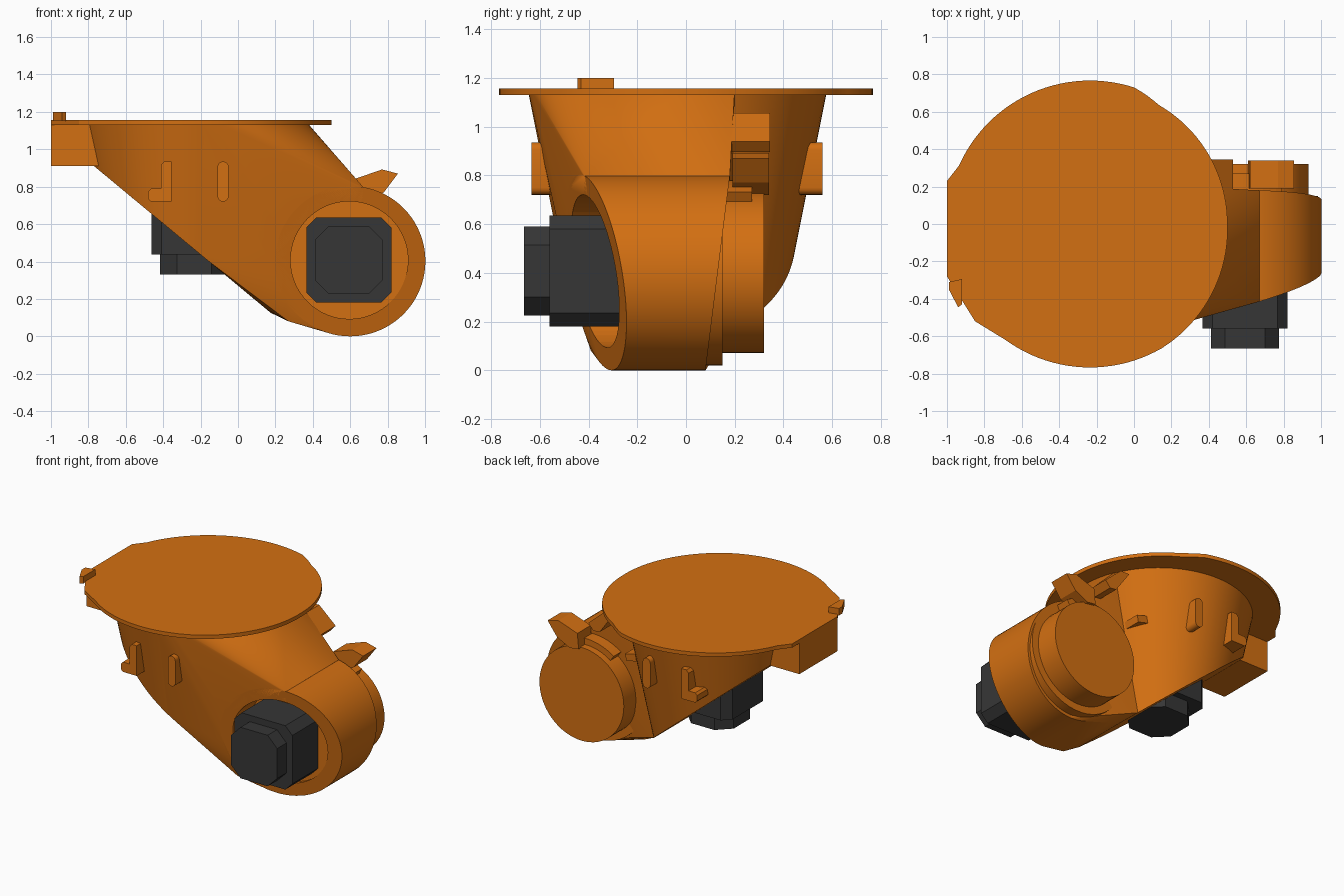
import bpy, bmesh, math
from math import sin, cos, radians
from mathutils import Vector

cube = bpy.data.objects.get("Cube")
if cube:
    bpy.data.objects.remove(cube, do_unlink=True)


def material(name, rgb):
    m = bpy.data.materials.new(name)
    m.use_nodes = True
    m.diffuse_color = (*rgb, 1)
    b = m.node_tree.nodes["Principled BSDF"]
    b.inputs["Base Color"].default_value = (*rgb, 1)
    b.inputs["Roughness"].default_value = 0.6
    return m


ORANGE = material("orange paint", (0.65, 0.16, 0.006))
BLACK = material("black housing", (0.037, 0.037, 0.037))


def finish(name, bm, mat=ORANGE, smooth=True):
    bmesh.ops.recalc_face_normals(bm, faces=bm.faces)
    me = bpy.data.meshes.new(name)
    bm.to_mesh(me)
    bm.free()
    me.materials.append(mat)
    ob = bpy.data.objects.new(name, me)
    bpy.context.collection.objects.link(ob)
    if smooth:
        bpy.ops.object.select_all(action='DESELECT')
        ob.select_set(True)
        bpy.context.view_layer.objects.active = ob
        bpy.ops.object.shade_smooth_by_angle(angle=radians(25))
    return ob


def hull(name, pts, mat=ORANGE):
    bm = bmesh.new()
    for p in pts:
        bm.verts.new(p)
    res = bmesh.ops.convex_hull(bm, input=bm.verts)
    junk = [g for g in res["geom_interior"] if isinstance(g, bmesh.types.BMVert)]
    bmesh.ops.delete(bm, geom=junk, context='VERTS')
    bmesh.ops.dissolve_limit(bm, angle_limit=radians(0.5), verts=bm.verts, edges=bm.edges)
    return finish(name, bm, mat)


def prism(name, pts, axis, lo, hi, mat=ORANGE, smooth=False):
    """Extrude a flat outline along y (outline in x, z) or z (outline in x, y)."""
    place = (lambda a, b, t: (a, t, b)) if axis == 'y' else (lambda a, b, t: (a, b, t))
    bm = bmesh.new()
    f = bm.faces.new([bm.verts.new(place(a, b, lo)) for a, b in pts])
    ext = bmesh.ops.extrude_face_region(bm, geom=[f])
    move = Vector(place(0, 0, hi - lo))
    bmesh.ops.translate(bm, vec=move, verts=[g for g in ext["geom"] if isinstance(g, bmesh.types.BMVert)])
    return finish(name, bm, mat, smooth)


def arc(cx, cy, r, a0, a1, n):
    return [(cx + r * cos(radians(a0 + (a1 - a0) * i / n)),
             cy + r * sin(radians(a0 + (a1 - a0) * i / n))) for i in range(n + 1)]


def disc(cx, cy, r, n=64):
    return arc(cx, cy, r, 0, 360, n)[:-1]


def octagon(cx, cy, h, c):
    return [(cx + sx * a, cy + sy * b) for sx, sy, a, b in
            [(1, -1, h, h - c), (1, 1, h, h - c), (1, 1, h - c, h), (-1, 1, h - c, h),
             (-1, 1, h, h - c), (-1, -1, h, h - c), (-1, -1, h - c, h), (1, -1, h - c, h)]]


AX, AY = -0.235, -0.035     # vertical axis of the bowl
EX, EZ = 0.6, 0.402         # elbow axis

# Mounting plate: round, slightly flattened on one side, squared at the far end
outline = []
for a in range(-126, 158, 3):
    r = 0.767
    if -60 < a < 0:
        r -= 0.032 * (a + 60) / 60
    elif 0 <= a < 60:
        r = 0.735
    elif 60 <= a < 72:
        r = 0.735 + 0.032 * (a - 60) / 12
    outline.append((AX + r * cos(radians(a)), r * sin(radians(a))))
outline += [(-1, 0.23), (-1, -0.28), (-0.85, -0.52)]
prism("mounting_plate", outline, 'z', 1.13, 1.157, smooth=True)
prism("plate_tab", [(-0.99, -0.31), (-0.92, -0.295), (-0.92, -0.43), (-0.94, -0.445), (-0.99, -0.35)],
      'z', 1.15, 1.2)
prism("end_block", [(-1, 0.91), (-0.7, 0.91), (-0.7, 1.14), (-1, 1.14)], 'y', -0.28, 0.15)

# Tapered bowl with its underside cut on a slope
bowl = []
for i in range(80):
    c, s = cos(math.tau * i / 80), sin(math.tau * i / 80)
    for z in (1.135, (0.466 - 0.319 * c) / (1 + 0.166 * c)):
        r = 0.384 + 0.2 * z
        bowl.append((AX + r * c, AY + r * s, z))
hull("bowl", bowl)


# Elbow: drum with slanted ends, plus the arm that blends it into the bowl
def front_y(x, z):
    return -0.37 + 0.27 * (x - 0.6) - 0.16 * (z - 0.4)


def back_y(z):
    return 0.08 + 0.125 * z


def rims(pts):
    return [(x, y, z) for x, z in pts for y in (front_y(x, z), back_y(z))]


drum = hull("elbow_drum", rims(disc(EX, EZ, 0.402, 80)))
arm = hull("elbow_arm", [p for p in bowl if p[1] < 0.2] + rims(arc(EX, EZ, 0.402, 80, 270, 42))
           + [(0.27, -0.39, 0.08), (0.27, 0.09, 0.08), (0.16, -0.36, 0.14), (0.16, 0.1, 0.14)])

# Round recess in the elbow front
cutter = prism("recess_cutter", disc(EX - 0.005, EZ + 0.005, 0.314), 'y', -0.9, -0.27)
cutter.hide_render = True
for ob in (drum, arm):
    mod = ob.modifiers.new("recess", 'BOOLEAN')
    mod.operation = 'DIFFERENCE'
    mod.solver = 'EXACT'
    mod.object = cutter
    bpy.ops.object.select_all(action='DESELECT')
    ob.select_set(True)
    bpy.context.view_layer.objects.active = ob
    bpy.ops.object.modifier_apply(modifier=mod.name)
    bpy.ops.object.shade_smooth_by_angle(angle=radians(25))
bpy.data.objects.remove(cutter, do_unlink=True)

# Stepped round cover at the elbow back
prism("cover_flange", disc(EX, EZ + 0.003, 0.385), 'y', 0.0, 0.15, smooth=True)
prism("back_cover", disc(EX, EZ + 0.003, 0.333), 'y', 0.1, 0.32, smooth=True)
prism("cover_strap", arc(EX, EZ, 0.38, 60, 125, 12) + arc(EX, EZ, 0.32, 125, 60, 12), 'y', 0.14, 0.27)

# Cable guide pieces beside the cover
prism("cable_fin", [(0.62, 0.84), (0.77, 0.892), (0.855, 0.87), (0.78, 0.77), (0.68, 0.72), (0.61, 0.73)],
      'y', 0.19, 0.34)
prism("cable_bar", [(0.33, 1.055), (0.4, 1.055), (0.53, 0.94), (0.49, 0.895), (0.44, 0.9)], 'y', 0.17, 0.345)
prism("small_lug", [(0.16, 0.76), (0.24, 0.74), (0.25, 0.79), (0.17, 0.81)], 'y', 0.2, 0.33)

# Motors: stepped housings with trimmed corners
prism("elbow_motor", octagon(0.593, 0.408, 0.228, 0.055), 'y', -0.56, -0.25, BLACK)
prism("elbow_motor_cap", octagon(0.593, 0.408, 0.182, 0.075), 'y', -0.665, -0.55, BLACK)
prism("lower_motor", octagon(AX, AY, 0.228, 0.055), 'z', 0.438, 0.8, BLACK)
prism("lower_motor_cap", octagon(AX, AY, 0.182, 0.09), 'z', 0.33, 0.45, BLACK)

# Ribs on both flanks of the bowl
pill = arc(-0.08, 0.905, 0.03, 0, 180, 8) + arc(-0.08, 0.75, 0.03, 180, 360, 8)
hook = [(-0.355, 0.72), (-0.355, 0.935), (-0.395, 0.935), (-0.412, 0.915), (-0.412, 0.79),
        (-0.465, 0.79), (-0.48, 0.775), (-0.48, 0.735), (-0.465, 0.72)]
for side, lo, hi in (("front", -0.635, -0.45), ("back", 0.38, 0.56)):
    prism(side + "_straight_rib", pill, 'y', lo, hi, smooth=True)
    prism(side + "_hooked_rib", hook, 'y', lo, hi)
